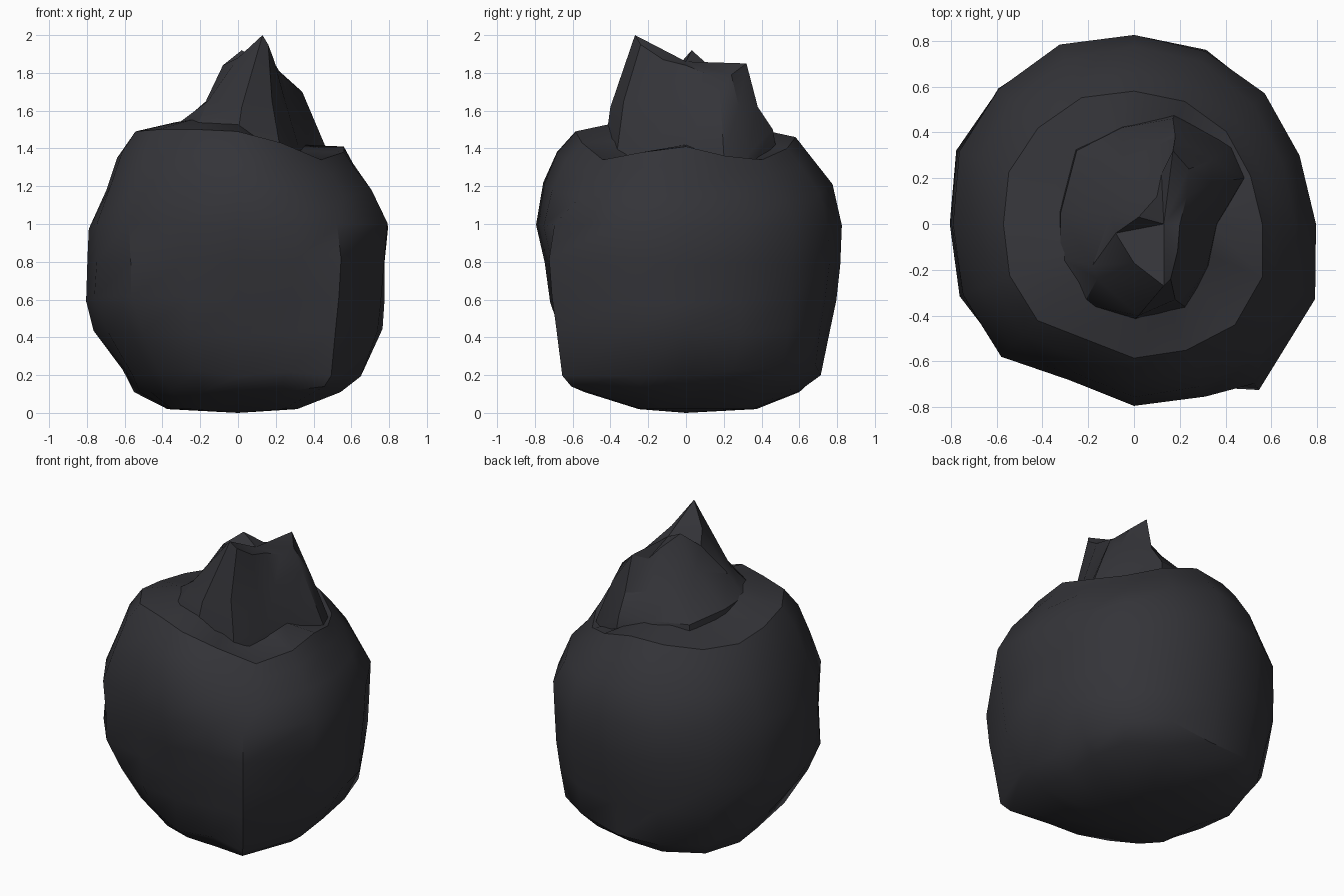
import bpy, math, random
random.seed(4)

mat = bpy.data.materials.new("charcoal")
mat.diffuse_color = (0.034, 0.034, 0.040, 1)


def loft(name, rings, bottom, top, angle):
    """Skin a stack of equal-length rings and fan-close both ends."""
    n = len(rings[0])
    verts = [p for r in rings for p in r] + [bottom, top]
    b, t = len(verts) - 2, len(verts) - 1
    last = (len(rings) - 1) * n
    faces = []
    for j in range(n):
        k = (j + 1) % n
        faces.append((b, k, j))
        faces.append((t, last + j, last + k))
        for i in range(len(rings) - 1):
            faces.append((i * n + j, i * n + k, (i + 1) * n + k, (i + 1) * n + j))
    me = bpy.data.meshes.new(name)
    me.from_pydata(verts, [], faces)
    me.materials.append(mat)
    ob = bpy.data.objects.new(name, me)
    bpy.context.collection.objects.link(ob)
    bpy.ops.object.select_all(action='DESELECT')
    ob.select_set(True)
    bpy.context.view_layer.objects.active = ob
    bpy.ops.object.shade_smooth_by_angle(angle=math.radians(angle))
    return ob


# Lump body: widest radius and rim height for each of 16 directions (from +x, ccw)
widest = [.80, .785, .81, .82, .82, .845, .84, .84, .81, .83, .83, .75, .80, .82, .87, .86]
rim = [1.41, 1.36, 1.34, 1.40, 1.46, 1.45, 1.42, 1.42,
       1.45, 1.49, 1.5, 1.5, 1.49, 1.43, 1.34, 1.38]
# Height, then radius toward right, back, left, front
profile = [
    (.02, .30, .36, .36, .24),
    (.11, .50, .59, .52, .54),
    (.21, .62, .71, .59, .64),
    (.43, .76, .76, .77, .68),
    (.60, .77, .80, .81, .74),
    (.80, .78, .82, .80, .77),
    (.99, .80, .82, .79, .81),
    (1.20, .70, .77, .70, .77),
    (1.35, .61, .66, .64, .70),
    (1.45, .56, .58, .57, .60)]
peak = (.80, .82, .81, .82)
# Uneven lower corners: front-left tucks in, front-right sticks out
corner = {9: {1: .50, 2: .60, 3: .75}, 10: {1: .50, 2: .59, 3: .71, 4: .80},
          11: {1: .50, 2: .58, 3: .67},
          14: {1: .76, 2: .82, 3: .86, 4: .89, 5: .91, 6: .87}}

rings = []
for i, (z, *side) in enumerate(profile):
    ring = []
    for j in range(16):
        a = j * math.tau / 16
        c, s = math.cos(a), math.sin(a)
        ix, iy = (0 if c > 0 else 2), (1 if s > 0 else 3)
        f = c * c * side[ix] / peak[ix] + s * s * side[iy] / peak[iy]
        if z < .3:                       # squarer underside corners
            f *= 1 + (.17 if z < .2 else .11) * math.sin(2 * a) ** 2
        r = corner.get(j, {}).get(i, widest[j] * f)
        h = z if z < 1 else 1 + (z - 1) * (rim[j] - 1) / .45
        if .15 < z < 1.3:                # slight hand-shaped unevenness
            r += random.uniform(-.006, .006)
            h += random.uniform(-.02, .02)
        if j == 14 and 0 < i < 7:        # this corner leans to the front
            c, s = math.cos(a - .14), math.sin(a - .14)
            h += .03 if i == 1 else 0
        if j in (1, 2, 3) and i in (1, 2):
            h += .03
        ring.append((r * c, r * s, h))
    rings.append(ring)
# Shelf inside the rim
rings.append([(x * .6, y * .6, h + (.05 if x < .1 else .01)) for x, y, h in rings[-1]])
loft("body", rings, (0, 0, 0), (0, 0, 1.55), 38)

# Jagged crest: base, middle and ridge outlines
base = [(.36, 0, 1.43), (.48, .2, 1.37), (.42, .33, 1.37), (.17, .46, 1.50),
        (-.05, .42, 1.51), (-.25, .32, 1.50), (-.32, .05, 1.52), (-.32, -.15, 1.53),
        (-.22, -.35, 1.51), (0, -.42, 1.48), (.22, -.36, 1.42), (.32, -.18, 1.41)]
mid = [(.27, 0, 1.65), (.34, .18, 1.70), (.34, .28, 1.62), (.18, .38, 1.62),
       (.05, .32, 1.64), (-.05, .2, 1.67), (-.1, .05, 1.71), (-.18, -.18, 1.63),
       (-.16, -.24, 1.65), (.02, -.40, 1.62), (.18, -.33, 1.65), (.25, -.15, 1.65)]
ridge = [(.2, 0, 1.84), (.23, .12, 1.79), (.24, .24, 1.79), (.17, .32, 1.85),
         (.12, .22, 1.80), (.1, .12, 1.84), (.02, .03, 1.92), (-.08, -.04, 1.84),
         (0, -.17, 1.88), (.13, -.27, 2.0), (.16, -.24, 1.95), (.19, -.12, 1.87)]
skirt = [(x * 1.03, y * 1.03, z - .08) for x, y, z in base]
loft("crest", [skirt, base, mid, ridge], (.1, 0, 1.35), (.13, 0, 1.86), 32)
